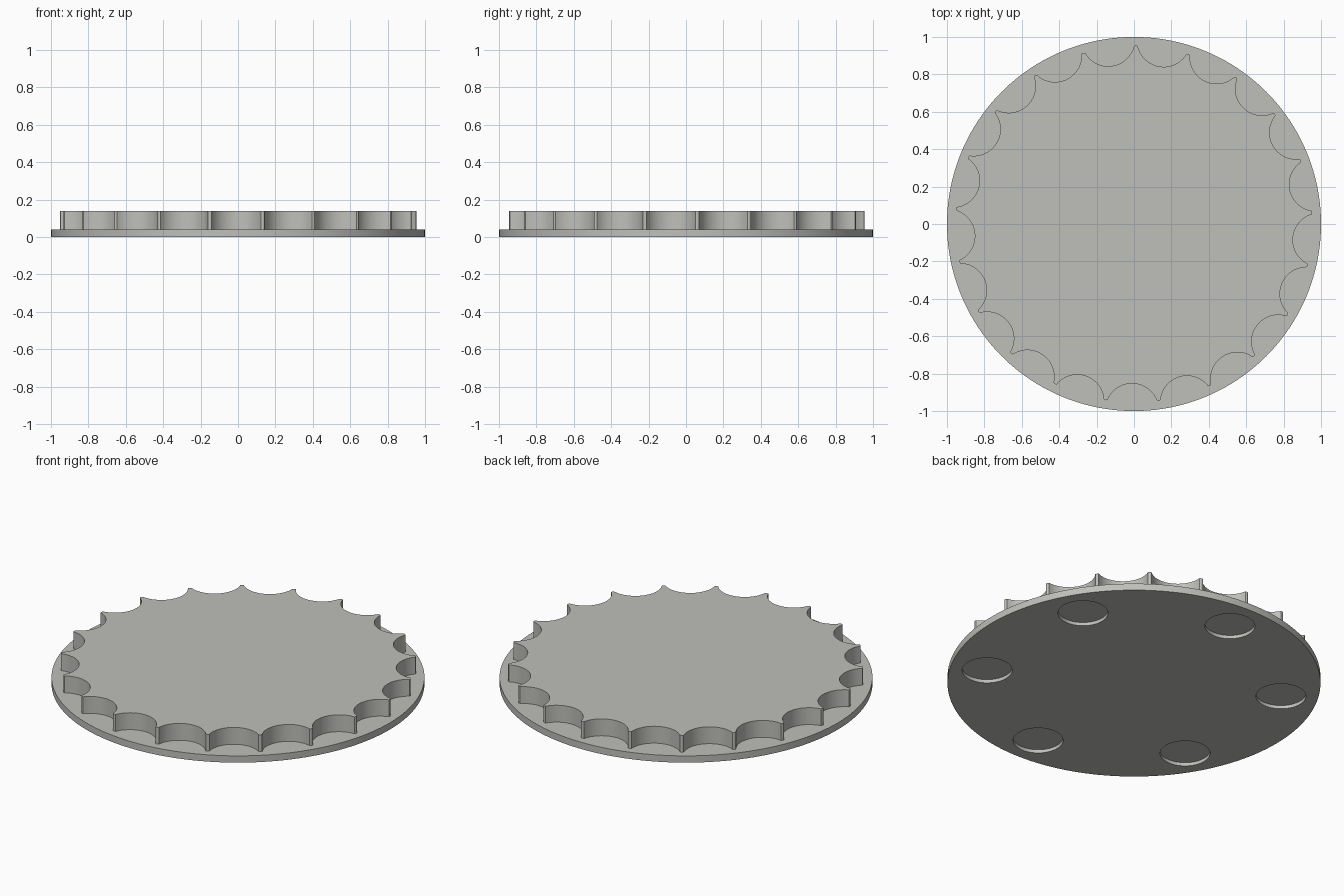
import bpy, bmesh, math

if "Cube" in bpy.data.objects:
    bpy.data.objects.remove(bpy.data.objects["Cube"])

TEETH = 21
PITCH = 2 * math.pi / TEETH
PLATE_H, TOP = 0.04, 0.14

gray = bpy.data.materials.new("warm_gray")
gray.diffuse_color = (0.52, 0.52, 0.495, 1)
gray.use_nodes = True
gray.node_tree.nodes["Principled BSDF"].inputs["Base Color"].default_value = gray.diffuse_color


def prism(name, outlines, z0, z1):
    """Extrude closed (x, y) outlines from z0 to z1."""
    bm = bmesh.new()
    for pts in outlines:
        low = [bm.verts.new((x, y, z0)) for x, y in pts]
        high = [bm.verts.new((x, y, z1)) for x, y in pts]
        bm.faces.new(low[::-1])
        bm.faces.new(high)
        for i in range(len(pts)):
            j = (i + 1) % len(pts)
            bm.faces.new((low[i], low[j], high[j], high[i]))
    mesh = bpy.data.meshes.new(name)
    bm.to_mesh(mesh)
    bm.free()
    mesh.materials.append(gray)
    ob = bpy.data.objects.new(name, mesh)
    bpy.context.collection.objects.link(ob)
    return ob


def circle(r, n, cx=0, cy=0):
    return [(cx + r * math.cos(2 * math.pi * i / n),
             cy + r * math.sin(2 * math.pi * i / n)) for i in range(n)]


def activate(ob):
    bpy.ops.object.select_all(action='DESELECT')
    ob.select_set(True)
    bpy.context.view_layer.objects.active = ob


# Round base plate
plate = prism("base_plate", [circle(1.0, 160)], 0, PLATE_H)

# Six shallow round pockets in the underside
spots = [math.radians(30 + 60 * k) for k in range(6)]
cutter = prism("pocket_cutter",
               [circle(0.134, 64, 0.8 * math.cos(a), 0.8 * math.sin(a)) for a in spots],
               -0.05, 0.02)
cutter.hide_render = True
mod = plate.modifiers.new("pockets", 'BOOLEAN')
mod.operation, mod.solver, mod.object = 'DIFFERENCE', 'EXACT', cutter
activate(plate)
bpy.ops.object.modifier_apply(modifier=mod.name)
bpy.data.objects.remove(cutter)

# Raised disc with scalloped rim: circular bites between narrow tips
VALLEY, TIP, BITE = 0.853, 0.955, 0.1425
half = math.acos((VALLEY + BITE - 0.943) / BITE)
outline = []
for k in range(TEETH):
    tip = math.radians(89.4) + k * PITCH
    mid = tip + PITCH / 2
    outline.append((TIP * math.cos(tip), TIP * math.sin(tip)))
    for i in range(21):
        t = half * (i / 10 - 1)
        u = VALLEY + BITE - BITE * math.cos(t)
        v = BITE * math.sin(t)
        outline.append((u * math.cos(mid) - v * math.sin(mid),
                        u * math.sin(mid) + v * math.cos(mid)))
disc = prism("scalloped_disc", [outline], PLATE_H - 0.005, TOP)

for ob in (plate, disc):
    activate(ob)
    bpy.ops.object.shade_smooth_by_angle(angle=math.radians(30))
